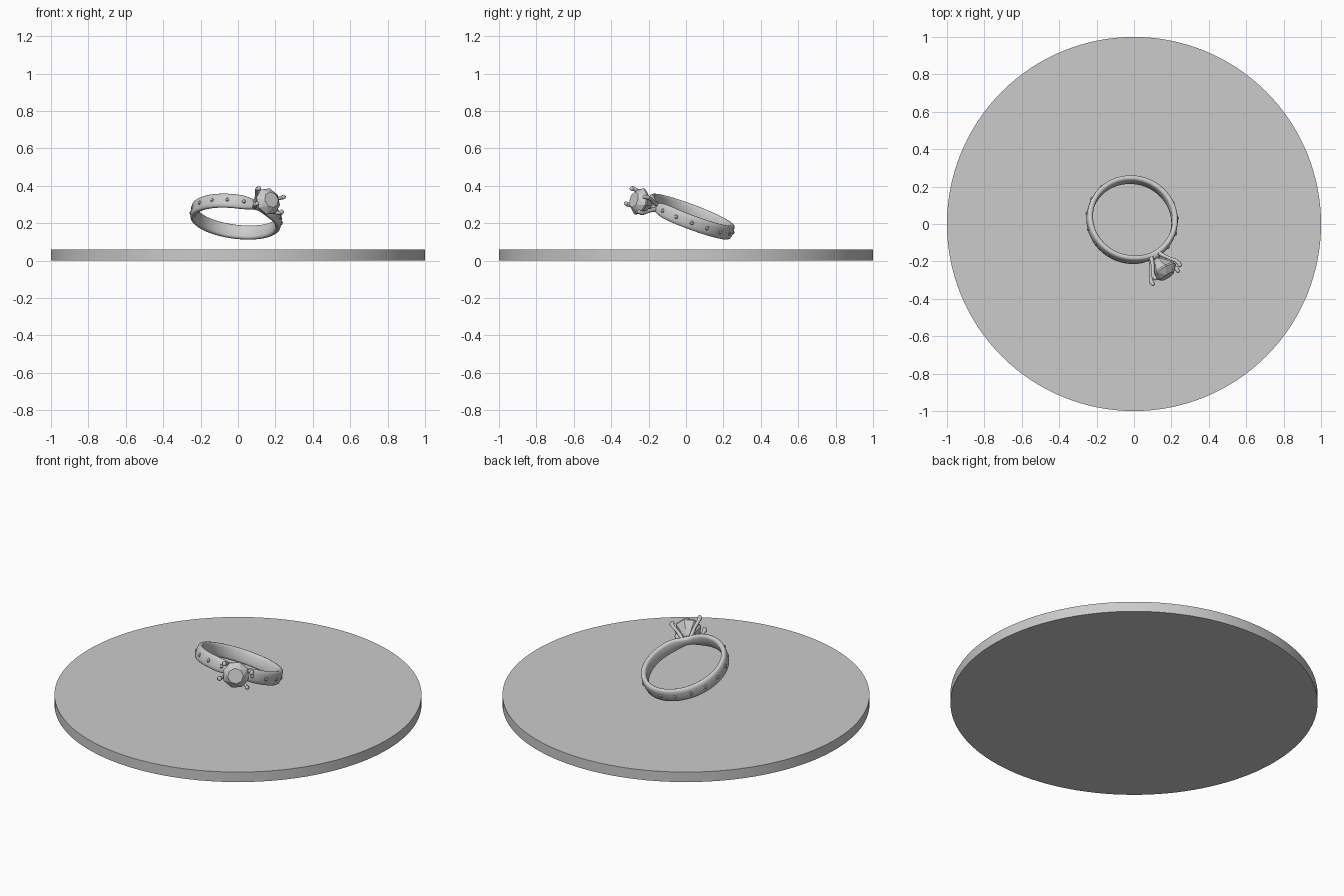
import bpy, bmesh, math
from mathutils import Matrix, Vector

if "Cube" in bpy.data.objects:
    bpy.data.objects.remove(bpy.data.objects["Cube"])

# Ring frame: local x points to the gem, z is the ring axis
n = Vector((0.13, 0.38, 1)).normalized()
ang = math.radians(-58)
d = Vector((math.cos(ang), math.sin(ang), 0))
d.z = -(n.x * d.x + n.y * d.y) / n.z
d.normalize()
t = n.cross(d)
FRAME = Matrix.Translation((-0.01, 0.023, 0.235)) @ Matrix((d, t, n)).transposed().to_4x4()


def finish(name, bm, smooth=None, frame=FRAME):
    bmesh.ops.recalc_face_normals(bm, faces=bm.faces)
    me = bpy.data.meshes.new(name)
    bm.to_mesh(me)
    bm.free()
    ob = bpy.data.objects.new(name, me)
    bpy.context.collection.objects.link(ob)
    ob.matrix_world = frame
    if smooth:
        bpy.ops.object.select_all(action='DESELECT')
        ob.select_set(True)
        bpy.context.view_layer.objects.active = ob
        bpy.ops.object.shade_smooth_by_angle(angle=math.radians(smooth))
    return ob


def loft(bm, rings, closed=False):
    k = len(rings[0])
    pairs = list(zip(rings, rings[1:] + rings[:1])) if closed else list(zip(rings, rings[1:]))
    for a, b in pairs:
        for i in range(k):
            bm.faces.new((a[i], a[(i + 1) % k], b[(i + 1) % k], b[i]))


# Round base plate
bm = bmesh.new()
bmesh.ops.create_cone(bm, cap_ends=True, segments=128, radius1=1, radius2=1, depth=0.06)
finish("base_plate", bm, 30, Matrix.Translation((0, 0, 0.03)))

# Band: rounded profile swept round, narrowing toward the gem
profile = [(0.214, -0.026), (0.214, 0.026), (0.218, 0.035), (0.226, 0.039), (0.235, 0.038),
           (0.241, 0.033), (0.244, 0.018), (0.245, 0), (0.244, -0.018), (0.241, -0.033),
           (0.235, -0.038), (0.226, -0.039), (0.218, -0.035)]
bm = bmesh.new()
rings = []
for i in range(96):
    a = 2 * math.pi * i / 96
    near = min(a, 2 * math.pi - a)
    w = 1 - 0.4 * math.exp(-(near / 0.25) ** 2)
    rings.append([bm.verts.new((r * math.cos(a), r * math.sin(a), z * w)) for r, z in profile])
loft(bm, rings, True)
finish("band", bm, 50)

# Small stones along the outside of the band
bm = bmesh.new()
for i in range(1, 17):
    a = 2 * math.pi * i / 17
    m = Matrix.Rotation(a, 4, 'Z') @ Matrix.Translation((0.244, 0, 0)) @ Matrix.Diagonal((0.009, 0.012, 0.012, 1))
    bmesh.ops.create_icosphere(bm, subdivisions=1, radius=1, matrix=m)
finish("band_stones", bm)

# Faceted main gem: pavilion, girdle, crown and table
bm = bmesh.new()
rings = []
for x, r, off in [(0.283, 0.040, 0), (0.325, 0.074, 0), (0.334, 0.074, 0), (0.368, 0.043, 0.5)]:
    rings.append([bm.verts.new((x, r * math.cos(2 * math.pi * (k + off) / 8),
                                r * math.sin(2 * math.pi * (k + off) / 8))) for k in range(8)])
loft(bm, rings[:3])
tip = bm.verts.new((0.245, 0, 0))
g, top = rings[2], rings[3]
for k in range(8):
    j = (k + 1) % 8
    bm.faces.new((tip, rings[0][j], rings[0][k]))
    bm.faces.new((g[k], g[j], top[k]))
    bm.faces.new((g[j], top[j], top[k]))
bm.faces.new(top)
finish("main_gem", bm)


# Four-prong setting: bent wires with rounded claws
def tube(bm, pts, radii, sides=10):
    rings = []
    for i, p in enumerate(pts):
        tan = (pts[min(i + 1, len(pts) - 1)] - pts[max(i - 1, 0)]).normalized()
        u = tan.cross(Vector((0, 0, 1))).normalized()
        v = tan.cross(u)
        rings.append([bm.verts.new(p + radii[i] * (u * math.cos(2 * math.pi * k / sides)
                      + v * math.sin(2 * math.pi * k / sides))) for k in range(sides)])
    loft(bm, rings)
    bm.faces.new(rings[0])
    bm.faces.new(rings[-1])


bm = bmesh.new()
for sy in (-1, 1):
    for sz in (-1, 1):
        path = [(0.232, 0.026, 0.012), (0.258, 0.033, 0.020), (0.29, 0.050, 0.033),
                (0.325, 0.073, 0.043), (0.345, 0.080, 0.045), (0.357, 0.078, 0.043)]
        tube(bm, [Vector((x, sy * y, sz * z)) for x, y, z in path],
             [0.013, 0.011, 0.009, 0.010, 0.012, 0.010])
        bmesh.ops.create_uvsphere(bm, u_segments=10, v_segments=6, radius=0.0115,
                                  matrix=Matrix.Translation((0.357, sy * 0.078, sz * 0.043)))
# Seat joining the prongs to the band
bmesh.ops.create_uvsphere(bm, u_segments=20, v_segments=10, radius=1,
                          matrix=Matrix.Translation((0.238, 0, 0)) @ Matrix.Diagonal((0.016, 0.035, 0.022, 1)))
finish("prong_setting", bm, 50)
